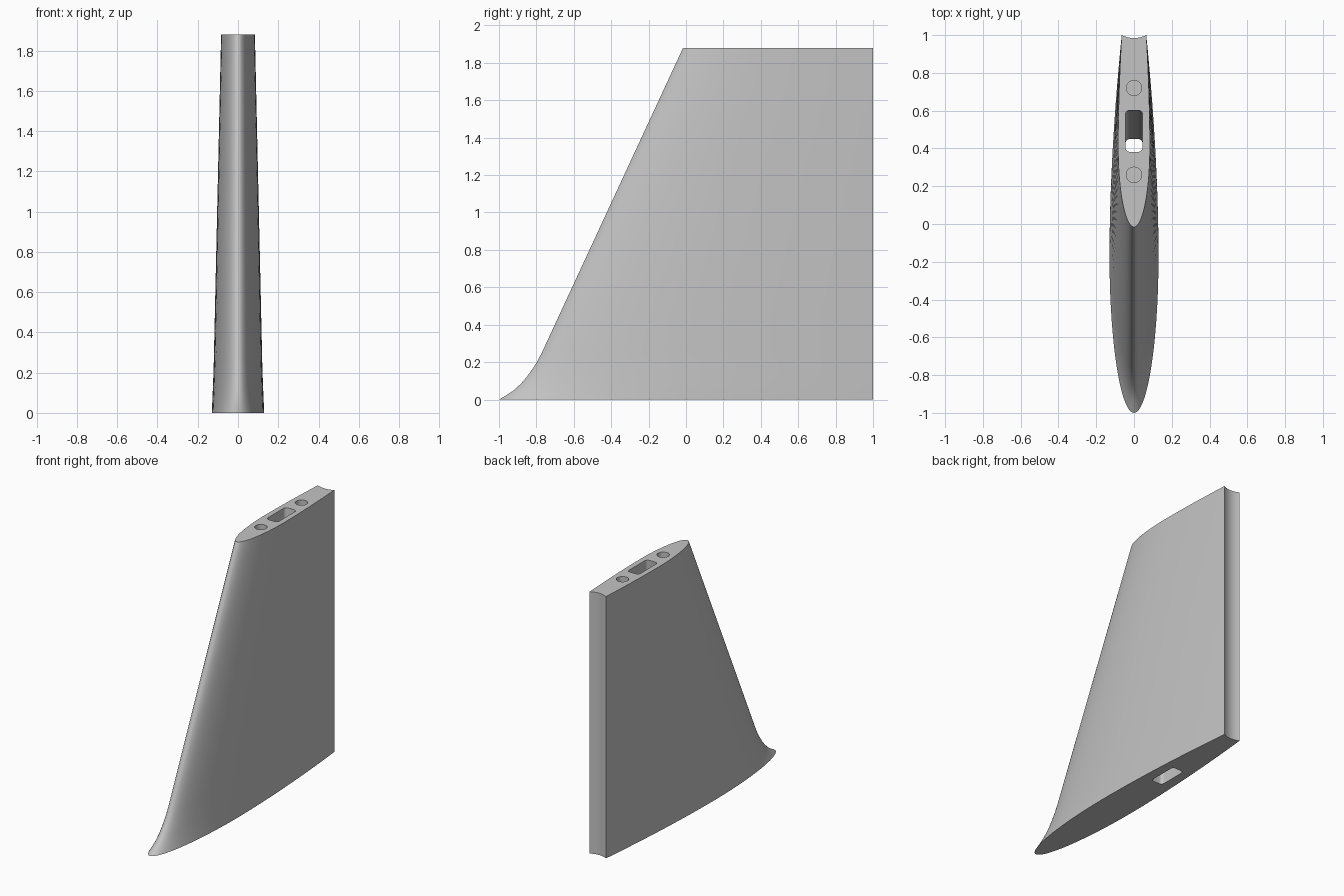
import bpy, bmesh, math

if "Cube" in bpy.data.objects:
    bpy.data.objects.remove(bpy.data.objects["Cube"])

HEIGHT = 1.88
TAIL_HALF = 0.065   # half thickness at the trailing edge
GROOVE = 0.016      # depth of the hollow along the trailing edge

# height, leading edge y, greatest half thickness
STATIONS = [(0, -1.0, 0.13), (0.025, -0.957, 0.129), (0.05, -0.92, 0.128),
            (0.085, -0.882, 0.1265), (0.12, -0.852, 0.125), (0.16, -0.823, 0.1235),
            (0.2, -0.797, 0.122), (0.25, -0.771, 0.1205)]
STEPS = 8
for i in range(1, STEPS + 1):
    t = i / STEPS
    STATIONS.append((0.25 + (HEIGHT - 0.25) * t, -0.771 + 0.755 * t, 0.1205 - 0.0365 * t))


def section(lead, half):
    """Closed outline: elliptical nose, tapering rear, hollow trailing edge."""
    mid = lead + 0.42 * (1 - lead)
    side = []
    for i in range(1, 19):
        a = math.pi / 2 * i / 18
        side.append((half * math.sin(a), mid - (mid - lead) * math.cos(a)))
    for i in range(1, 13):
        t = i / 12
        side.append((half - (half - TAIL_HALF) * t ** 1.8, mid + (1 - mid) * t))
    hollow = []
    for i in range(1, 10):
        u = 1 - 2 * i / 10
        hollow.append((TAIL_HALF * u, 1 - GROOVE * (1 - u * u)))
    return [(0, lead)] + side + hollow + [(-x, y) for x, y in reversed(side)]


def loft(name, outlines):
    """Skin a stack of (z, outline) loops and cap both ends."""
    bm = bmesh.new()
    loops = [[bm.verts.new((x, y, z)) for x, y in pts] for z, pts in outlines]
    n = len(loops[0])
    for low, high in zip(loops, loops[1:]):
        for i in range(n):
            j = (i + 1) % n
            bm.faces.new((low[i], low[j], high[j], high[i]))
    bm.faces.new(loops[0][::-1])
    bm.faces.new(loops[-1])
    bmesh.ops.recalc_face_normals(bm, faces=bm.faces)
    mesh = bpy.data.meshes.new(name)
    bm.to_mesh(mesh)
    bm.free()
    obj = bpy.data.objects.new(name, mesh)
    bpy.context.collection.objects.link(obj)
    return obj


def rounded_rect(cy, hx, hy, r, steps=6):
    pts = []
    for k, (sx, sy) in enumerate([(1, 1), (-1, 1), (-1, -1), (1, -1)]):
        for i in range(steps + 1):
            a = math.pi / 2 * (k + i / steps)
            pts.append((sx * (hx - r) + r * math.cos(a), cy + sy * (hy - r) + r * math.sin(a)))
    return pts


def circle(cy, r, n=32):
    return [(r * math.cos(2 * math.pi * i / n), cy + r * math.sin(2 * math.pi * i / n))
            for i in range(n)]


# Fin body
fin = loft("fin", [(z, section(lead, half)) for z, lead, half in STATIONS])

# Slanted slot through the whole fin
TOP_Y, BOTTOM_Y, EXTRA = 0.492, 0.34, 0.05
lean = (TOP_Y - BOTTOM_Y) / HEIGHT * EXTRA
cutters = [loft("slot_cutter", [
    (-EXTRA, rounded_rect(BOTTOM_Y - lean, 0.045, 0.11, 0.022)),
    (HEIGHT + EXTRA, rounded_rect(TOP_Y + lean, 0.045, 0.11, 0.022))])]

# Blind pin holes in the tip
for y in (0.26, 0.72):
    cutters.append(loft("pin_hole_cutter", [(HEIGHT - 0.2, circle(y, 0.041)),
                                            (HEIGHT + EXTRA, circle(y, 0.041))]))

bpy.context.view_layer.objects.active = fin
fin.select_set(True)
for cutter in cutters:
    cutter.hide_render = True
    mod = fin.modifiers.new("cut", 'BOOLEAN')
    mod.operation = 'DIFFERENCE'
    mod.solver = 'EXACT'
    mod.object = cutter
    bpy.ops.object.modifier_apply(modifier=mod.name)
    bpy.data.objects.remove(cutter)

# Plain grey finish
grey = bpy.data.materials.new("plain grey")
grey.diffuse_color = (0.55, 0.55, 0.55, 1)
grey.use_nodes = True
grey.node_tree.nodes["Principled BSDF"].inputs["Base Color"].default_value = grey.diffuse_color
fin.data.materials.clear()
fin.data.materials.append(grey)
for poly in fin.data.polygons:
    poly.material_index = 0

bpy.ops.object.shade_smooth_by_angle(angle=math.radians(30))
